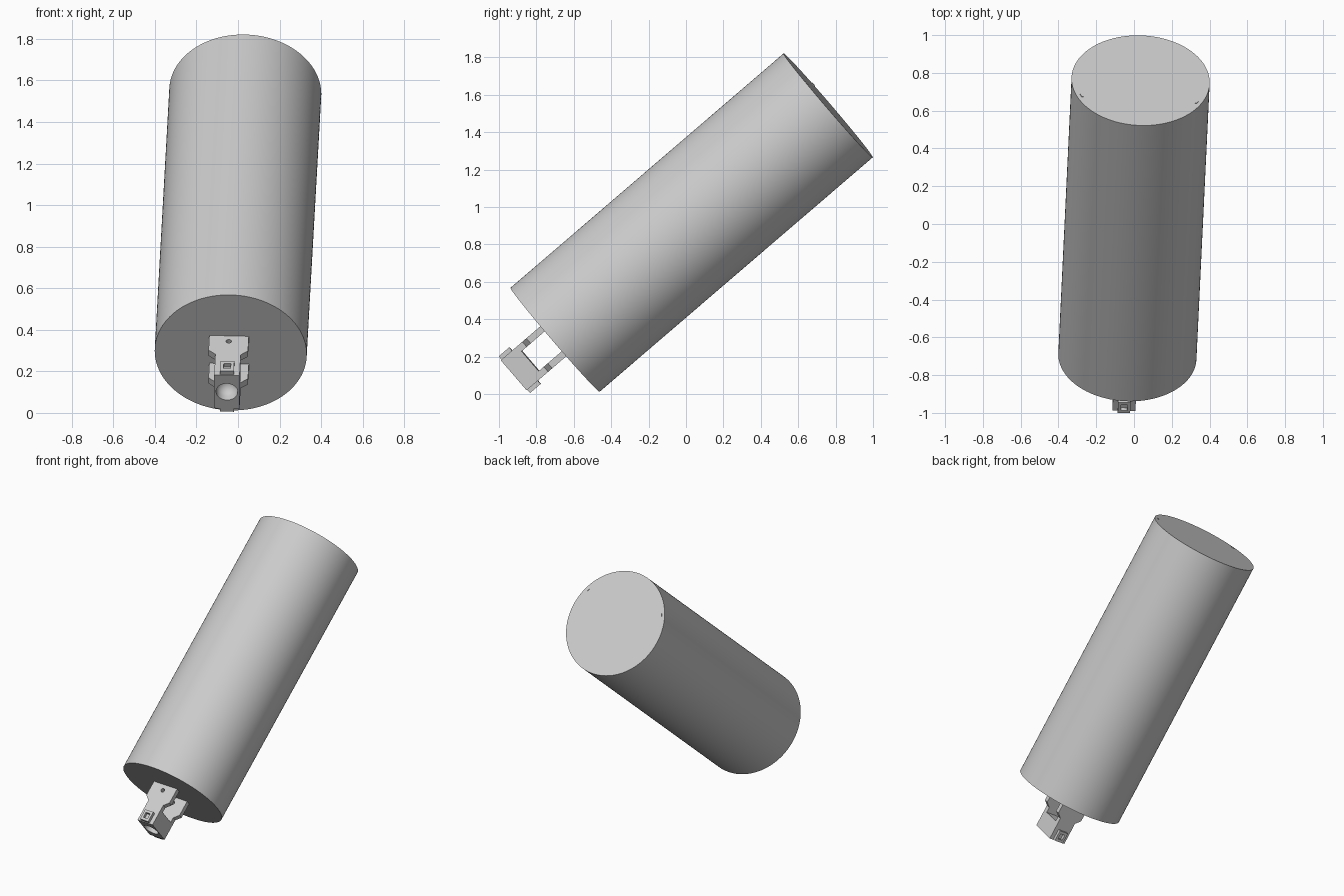
import bpy, bmesh, math
from mathutils import Matrix, Vector

cube = bpy.data.objects.get("Cube")
if cube:
    bpy.data.objects.remove(cube, do_unlink=True)

grey = bpy.data.materials.new("light grey")
grey.use_nodes = True
colour = (0.6, 0.6, 0.6, 1)
grey.diffuse_color = colour
grey.node_tree.nodes["Principled BSDF"].inputs["Base Color"].default_value = colour

# Tilted frame: local z runs out of the lower cap, local y points to the upper front
low, high = Vector((-0.035, -0.70, 0.29)), Vector((0.035, 0.76, 1.543))
length = (high - low).length
w = (low - high).normalized()
u = w.cross(Vector((1, 0, 0))).normalized()
r = u.cross(w)
frame = Matrix.Translation(low) @ Matrix((r, u, w)).transposed().to_4x4()
RADIUS = 0.366
SHIFT = -0.008      # sideways offset of the fitting


def finish(name, bm):
    bmesh.ops.recalc_face_normals(bm, faces=bm.faces)
    mesh = bpy.data.meshes.new(name)
    bm.to_mesh(mesh)
    bm.free()
    mesh.materials.append(grey)
    ob = bpy.data.objects.new(name, mesh)
    ob.matrix_world = frame
    bpy.context.collection.objects.link(ob)
    return ob


def box(name, centre, size, turn=0):
    bm = bmesh.new()
    m = Matrix.Translation(centre) @ Matrix.Rotation(turn, 4, 'Z') @ Matrix.Diagonal((*size, 1))
    bmesh.ops.create_cube(bm, size=1, matrix=m)
    return finish(name, bm)


def cylinder(name, centre, radius, depth, segments, axis='Z'):
    bm = bmesh.new()
    m = Matrix.Translation(centre)
    if axis == 'Y':
        m = m @ Matrix.Rotation(math.pi / 2, 4, 'X')
    bmesh.ops.create_cone(bm, cap_ends=True, segments=segments, radius1=radius,
                          radius2=radius, depth=depth, matrix=m)
    return finish(name, bm)


def cut(ob, cutter):
    mod = ob.modifiers.new("cut", 'BOOLEAN')
    mod.operation, mod.solver, mod.object = 'DIFFERENCE', 'EXACT', cutter
    bpy.context.view_layer.update()
    evaluated = ob.evaluated_get(bpy.context.evaluated_depsgraph_get())
    mesh = bpy.data.meshes.new_from_object(evaluated)
    ob.modifiers.clear()
    ob.data = mesh
    bpy.data.objects.remove(cutter, do_unlink=True)


def smooth(ob):
    bpy.ops.object.select_all(action='DESELECT')
    ob.select_set(True)
    bpy.context.view_layer.objects.active = ob
    bpy.ops.object.shade_smooth_by_angle(angle=math.radians(35))


# Main body
smooth(cylinder("body", (0, 0, -length / 2), RADIUS, length, 128))

# Socket block with a round-bottomed bore
block = box("socket_block", (SHIFT, 0, 0.232), (0.122, 0.212, 0.116))
bore = bmesh.new()
bmesh.ops.create_uvsphere(bore, u_segments=48, v_segments=24, radius=0.052,
                          matrix=Matrix.Translation((SHIFT, 0, 0.262)))
for v in bore.verts:
    if v.co.z > 0.2625:
        v.co.z = 0.32
        d = Vector((v.co.x - SHIFT, v.co.y))
        if d.length > 0.001:
            d = d.normalized() * 0.052
            v.co.x, v.co.y = SHIFT + d.x, d.y
bmesh.ops.remove_doubles(bore, verts=bore.verts, dist=0.0001)
bmesh.ops.delete(bore, geom=[f for f in bore.faces if all(v.co.z > 0.31 for v in f.verts)],
                 context='FACES')
bmesh.ops.holes_fill(bore, edges=[e for e in bore.edges if e.is_boundary], sides=0)
cut(block, finish("bore_cutter", bore))
smooth(block)

# Paired arms and raised tabs on the two sides of the fitting
half = [(0.095, -0.01), (0.095, 0.108), (0.061, 0.138), (0.061, 0.2)]
outline = half + [(-x, z) for x, z in reversed(half)]
for side, label in ((1, "upper"), (-1, "lower")):
    bm = bmesh.new()
    face = bm.faces.new([bm.verts.new((x + SHIFT, side * 0.07, z)) for x, z in outline])
    grown = bmesh.ops.extrude_face_region(bm, geom=[face])["geom"]
    bmesh.ops.translate(bm, vec=(0, side * 0.036, 0),
                        verts=[g for g in grown if isinstance(g, bmesh.types.BMVert)])
    arm = finish(label + "_arm", bm)
    cut(arm, cylinder("pin_cutter", (SHIFT, side * 0.09, 0.04), 0.013, 0.1, 24, 'Y'))
    smooth(arm)

    tab = box(label + "_tab", (SHIFT, side * 0.115, 0.249), (0.066, 0.028, 0.074))
    cut(tab, box("tab_cutter", (SHIFT, side * 0.122, 0.249), (0.034, 0.03, 0.038)))

# Tiny nicks near the rim of the far cap
for x, y, label in ((-0.312, 0.138, "right"), (0.298, 0.166, "left")):
    box(label + "_rim_nick", (x, y, -length), (0.022, 0.008, 0.008), math.atan2(y, x) + math.pi / 2)
